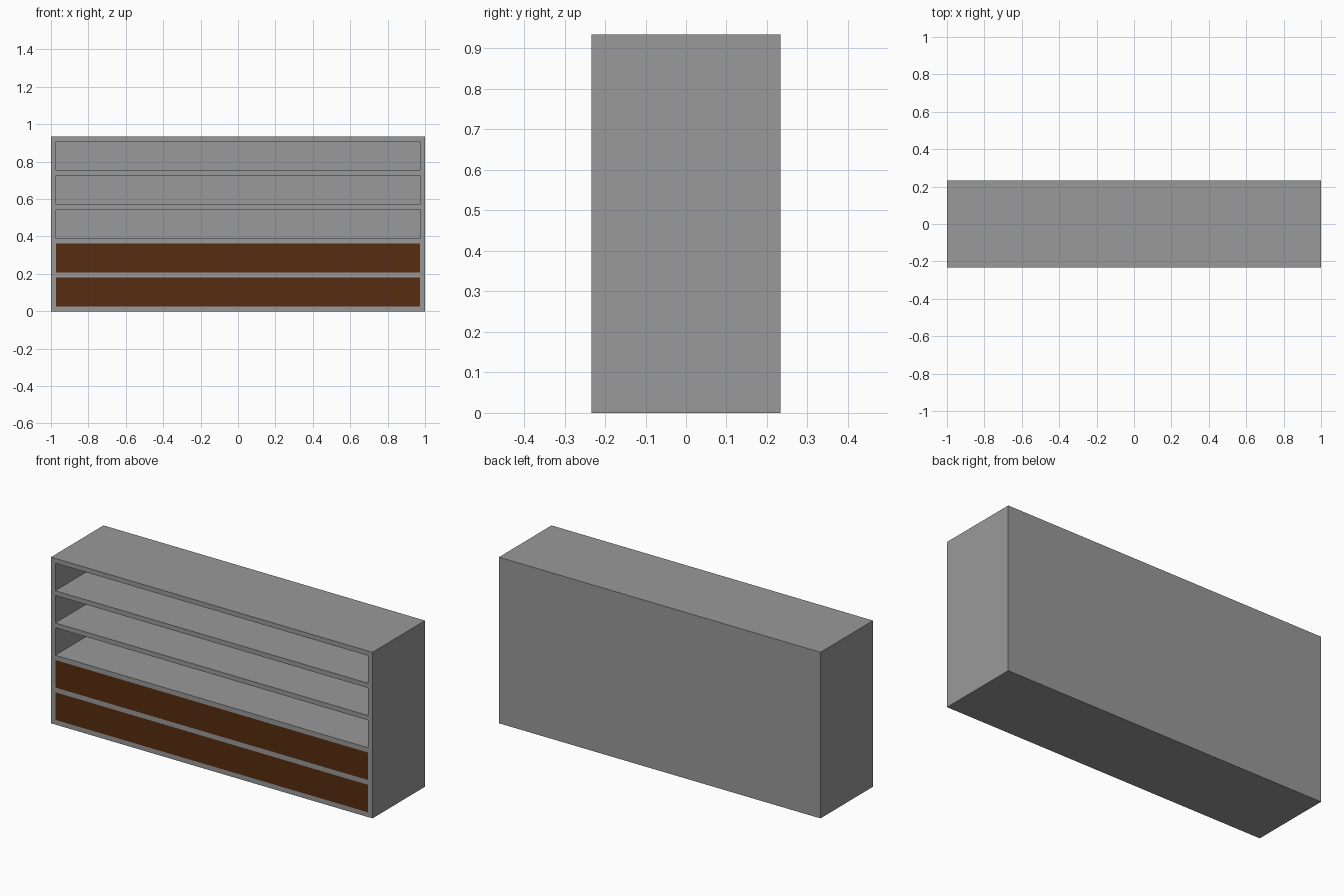
import bpy

if "Cube" in bpy.data.objects:
    bpy.data.objects.remove(bpy.data.objects["Cube"])

W, D, H = 2.0, 0.467, 0.934   # overall size
T = 0.0267                    # board thickness
ROWS = 5
GAP = (H - (ROWS + 1) * T) / ROWS   # clear height of a compartment


def material(name, rgb):
    m = bpy.data.materials.new(name)
    m.diffuse_color = (*rgb, 1)
    m.use_nodes = True
    m.node_tree.nodes["Principled BSDF"].inputs["Base Color"].default_value = m.diffuse_color
    return m


grey = material("grey board", (0.32, 0.32, 0.32))
brown = material("dark brown wood", (0.095, 0.025, 0.005))


def box(name, lo, hi, mat):
    bpy.ops.mesh.primitive_cube_add(size=1, location=[(a + b) / 2 for a, b in zip(lo, hi)])
    ob = bpy.context.object
    ob.name = name
    ob.scale = [b - a for a, b in zip(lo, hi)]
    bpy.ops.object.transform_apply(location=False, rotation=False, scale=True)
    ob.data.materials.append(mat)
    return ob


# Cabinet shell: sides, top, bottom and back
x, y = W / 2, D / 2
box("left_side", (-x, -y, 0), (-x + T, y, H), grey)
box("right_side", (x - T, -y, 0), (x, y, H), grey)
box("back_panel", (-x + T, y - T, T), (x - T, y, H - T), grey)
box("bottom_board", (-x + T, -y, 0), (x - T, y, T), grey)
box("top_board", (-x + T, -y, H - T), (x - T, y, H), grey)

# Shelves between the compartments
for i in range(1, ROWS):
    z = i * (T + GAP)
    box(f"shelf_{i}", (-x + T, -y, z), (x - T, y - T, z + T), grey)

# Flush drawer fronts in the two lowest compartments
for i in range(2):
    z = i * (T + GAP) + T
    box(f"drawer_front_{i + 1}", (-x + T, -y, z), (x - T, -y + T, z + GAP), brown)
